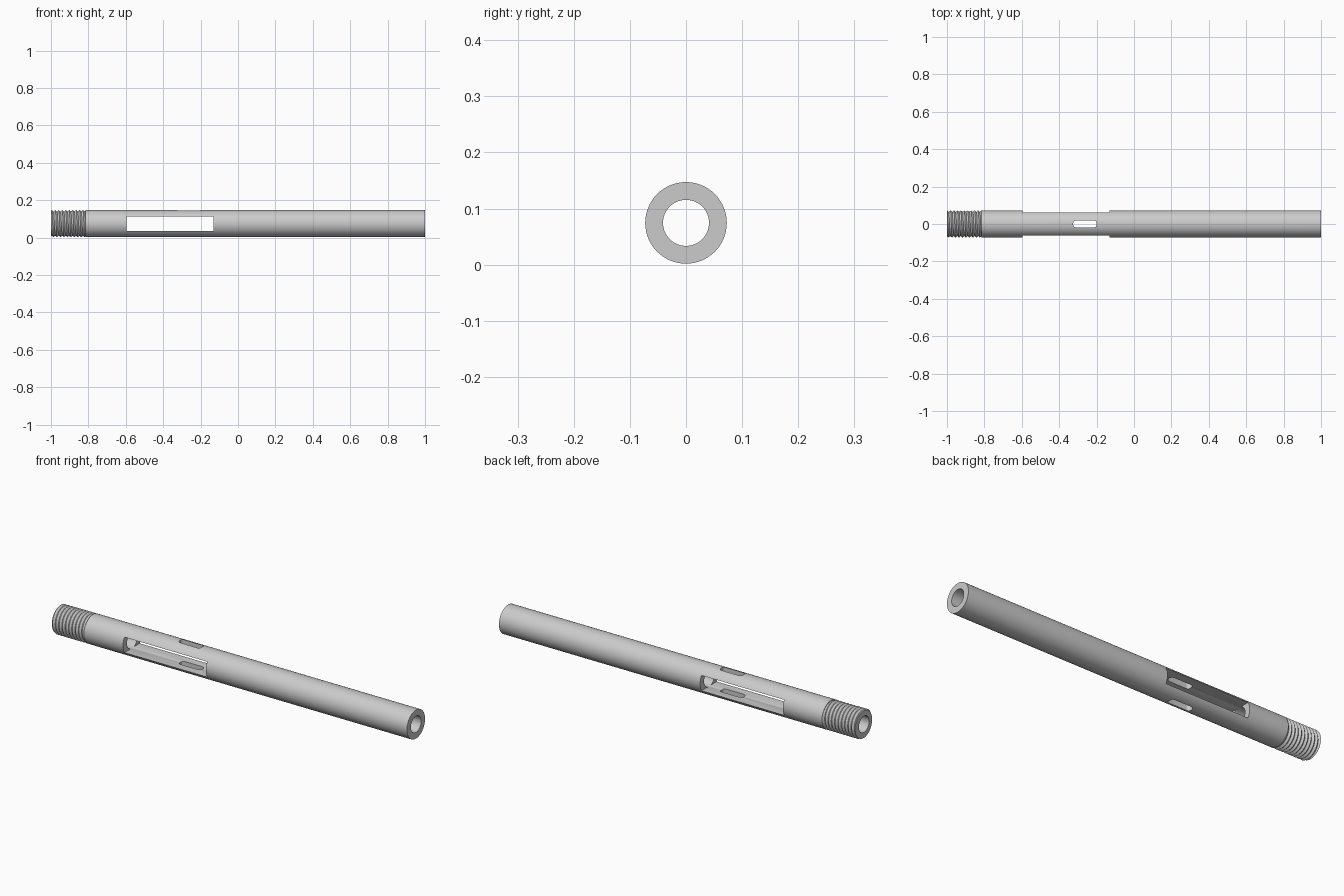
import bpy, bmesh, math

if "Cube" in bpy.data.objects:
    bpy.data.objects.remove(bpy.data.objects["Cube"], do_unlink=True)

R, BORE, ZC = 0.0727, 0.041, 0.0745      # outer radius, bore radius, axis height
X0, XT, X1 = -1.0, -0.815, 1.0           # thread start, thread end, tube end
N = 64

steel = bpy.data.materials.new("light grey steel")
steel.use_nodes = True
grey = (0.6, 0.6, 0.6, 1)
steel.diffuse_color = grey
steel.node_tree.nodes["Principled BSDF"].inputs["Base Color"].default_value = grey


def add_object(name, bm):
    bmesh.ops.recalc_face_normals(bm, faces=bm.faces)
    mesh = bpy.data.meshes.new(name)
    bm.to_mesh(mesh)
    bm.free()
    mesh.materials.append(steel)
    obj = bpy.data.objects.new(name, mesh)
    bpy.context.collection.objects.link(obj)
    return obj


def select(obj):
    bpy.ops.object.select_all(action='DESELECT')
    obj.select_set(True)
    bpy.context.view_layer.objects.active = obj


def lathe(name, rows):
    """Closed shape around the x axis; each row maps an angle to (x, radius)."""
    bm = bmesh.new()
    grid = []
    for row in rows:
        ring = []
        for i in range(N + 1):
            a = 2 * math.pi * i / N
            x, r = row(i / N)
            ring.append(bm.verts.new((x, r * math.cos(a), ZC + r * math.sin(a))))
        grid.append(ring)
    for j, ring in enumerate(grid):
        nxt = grid[(j + 1) % len(grid)]
        for i in range(N):
            bm.faces.new((ring[i], ring[i + 1], nxt[i + 1], nxt[i]))
    bmesh.ops.remove_doubles(bm, verts=bm.verts, dist=1e-5)
    bmesh.ops.dissolve_degenerate(bm, edges=bm.edges, dist=1e-6)
    return add_object(name, bm)


def slot_cutter(name, xa, xb, half, depth, corner, axis):
    """Prism with rounded corners running through the tube along y or z."""
    bm = bmesh.new()
    pts = []
    steps = 6 if corner else 0
    centres = [(xb - corner, half - corner), (xa + corner, half - corner),
               (xa + corner, corner - half), (xb - corner, corner - half)]
    for k, (cx, cy) in enumerate(centres):
        for s in range(steps + 1):
            a = math.pi / 2 * (k + s / max(steps, 1))
            pts.append((cx + corner * math.cos(a), cy + corner * math.sin(a)))
    if axis == 'z':
        verts = [bm.verts.new((x, w, ZC - depth)) for x, w in pts]
        move = (0, 0, 2 * depth)
    else:
        verts = [bm.verts.new((x, -depth, ZC + w)) for x, w in pts]
        move = (0, 2 * depth, 0)
    face = bm.faces.new(verts)
    new = bmesh.ops.extrude_face_region(bm, geom=[face])["geom"]
    bmesh.ops.translate(bm, vec=move,
                        verts=[v for v in new if isinstance(v, bmesh.types.BMVert)])
    cutter = add_object(name, bm)
    cutter.hide_render = True
    return cutter


# Plain tube with its bore
tube = lathe("tube", [lambda t, x=x, r=r: (x, r) for x, r in
                      ((XT, BORE), (XT, R), (X1, R), (X1, BORE))])

# Wide side window and narrow vertical slot, both cut right through
cutters = [slot_cutter("window_cutter", -0.595, -0.13, 0.039, 0.2, 0, 'y'),
           slot_cutter("slot_cutter", -0.325, -0.2, 0.0185, 0.2, 0.014, 'z')]
select(tube)
for cutter in cutters:
    mod = tube.modifiers.new("cut", 'BOOLEAN')
    mod.operation, mod.solver, mod.object = 'DIFFERENCE', 'EXACT', cutter
    bpy.ops.object.modifier_apply(modifier=mod.name)
    bpy.data.objects.remove(cutter, do_unlink=True)

# Helical screw thread
TURNS, DEPTH = 10, 0.008
PITCH = (XT - X0) / TURNS


def thread_row(j):
    def row(t):
        x = min(max(X0 + PITCH * (j / 2 + t), X0), XT)
        phase = ((x - X0) / PITCH - t) % 1
        return x, R - DEPTH * (1 - abs(2 * phase - 1))
    return row


rows = [lambda t: (X0, BORE)]
rows += [thread_row(j) for j in range(-4, 2 * TURNS + 3)]
rows += [lambda t: (XT, BORE)]
thread = lathe("screw_thread", rows)

for obj in (tube, thread):
    select(obj)
    bpy.ops.object.shade_smooth_by_angle(angle=math.radians(30))
